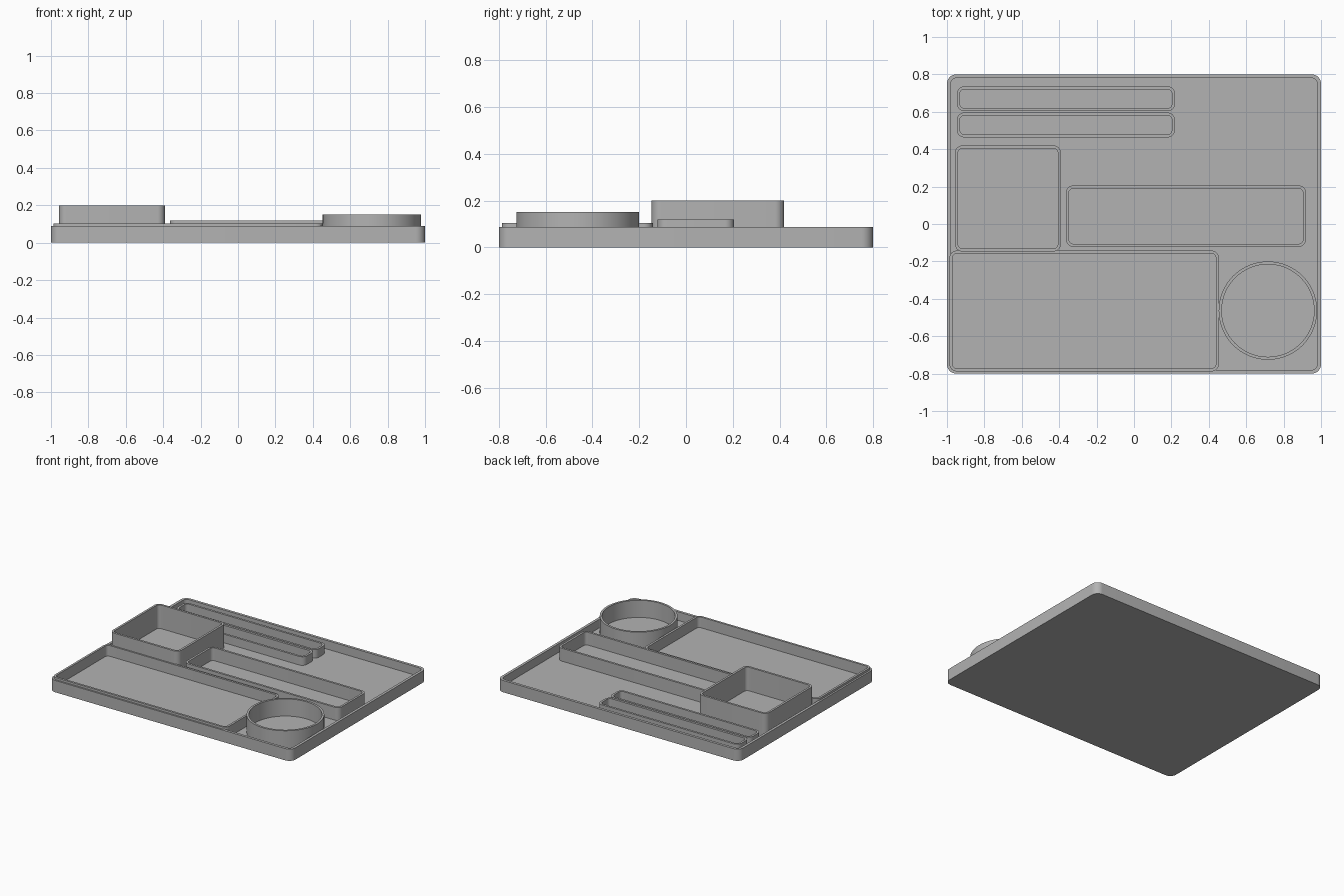
import bpy
import bmesh
from math import cos, sin, pi, radians

cube = bpy.data.objects.get("Cube")
if cube:
    bpy.data.objects.remove(cube, do_unlink=True)

# Single plain grey plastic
GREY = (0.45, 0.45, 0.45, 1)
plastic = bpy.data.materials.new("grey_plastic")
plastic.use_nodes = True
plastic.diffuse_color = GREY
plastic.node_tree.nodes["Principled BSDF"].inputs["Base Color"].default_value = GREY

FLOOR = 0.024      # thickness of the tray base
SUNK = FLOOR / 2   # divider walls are rooted inside the base
WALL = 0.016


def rounded_outline(x0, x1, y0, y1, radius, steps):
    """Counter-clockwise rounded rectangle; a full-size radius gives a circle."""
    corners = [(x1 - radius, y1 - radius), (x0 + radius, y1 - radius),
               (x0 + radius, y0 + radius), (x1 - radius, y0 + radius)]
    points = []
    for quarter, (cx, cy) in enumerate(corners):
        for i in range(steps + 1):
            a = (quarter + i / steps) * pi / 2
            points.append((cx + radius * cos(a), cy + radius * sin(a)))
    return points


def walled_part(name, x0, x1, y0, y1, bottom, inside, top, radius, wall, closed, steps=8):
    """Upright wall around an outline; closed adds a solid base beneath it."""
    outer = rounded_outline(x0, x1, y0, y1, radius, steps)
    inner = rounded_outline(x0 + wall, x1 - wall, y0 + wall, y1 - wall,
                            radius - wall, steps)
    bm = bmesh.new()
    loops = [[bm.verts.new((x, y, z)) for x, y in outline]
             for outline, z in ((outer, bottom), (outer, top), (inner, top), (inner, inside))]
    pairs = list(zip(loops, loops[1:]))
    if closed:
        bm.faces.new(loops[0])
        bm.faces.new(loops[-1])
    else:
        pairs.append((loops[-1], loops[0]))
    for a, b in pairs:
        for i in range(len(a)):
            j = (i + 1) % len(a)
            bm.faces.new((a[i], a[j], b[j], b[i]))
    bmesh.ops.remove_doubles(bm, verts=bm.verts, dist=0.00001)
    bmesh.ops.recalc_face_normals(bm, faces=bm.faces)
    mesh = bpy.data.meshes.new(name)
    bm.to_mesh(mesh)
    bm.free()
    mesh.materials.append(plastic)
    obj = bpy.data.objects.new(name, mesh)
    bpy.context.collection.objects.link(obj)
    bpy.ops.object.select_all(action="DESELECT")
    obj.select_set(True)
    bpy.context.view_layer.objects.active = obj
    bpy.ops.object.shade_smooth_by_angle(angle=radians(35))
    return obj


# Base tray with its rim
walled_part("base_tray", -1, 1, -0.8, 0.8, 0, FLOOR, 0.088, 0.05, 0.02, True)

# Rectangular compartments: name, x range, y range, top height
compartments = [
    ("front_compartment", -0.987, 0.454, -0.788, -0.142, 0.104),
    ("tall_square_bin", -0.957, -0.391, -0.147, 0.42, 0.2),
    ("long_compartment", -0.364, 0.92, -0.122, 0.206, 0.12),
    ("rear_pen_slot", -0.947, 0.219, 0.603, 0.736, 0.088),
    ("front_pen_slot", -0.947, 0.219, 0.463, 0.596, 0.088),
]
for name, x0, x1, y0, y1, top in compartments:
    walled_part(name, x0, x1, y0, y1, SUNK, SUNK, top, 0.04, WALL, False)

# Round cup holder
CX, CY, R = 0.716, -0.463, 0.263
walled_part("round_cup", CX - R, CX + R, CY - R, CY + R, SUNK, SUNK, 0.152,
            R, WALL, False, steps=24)
